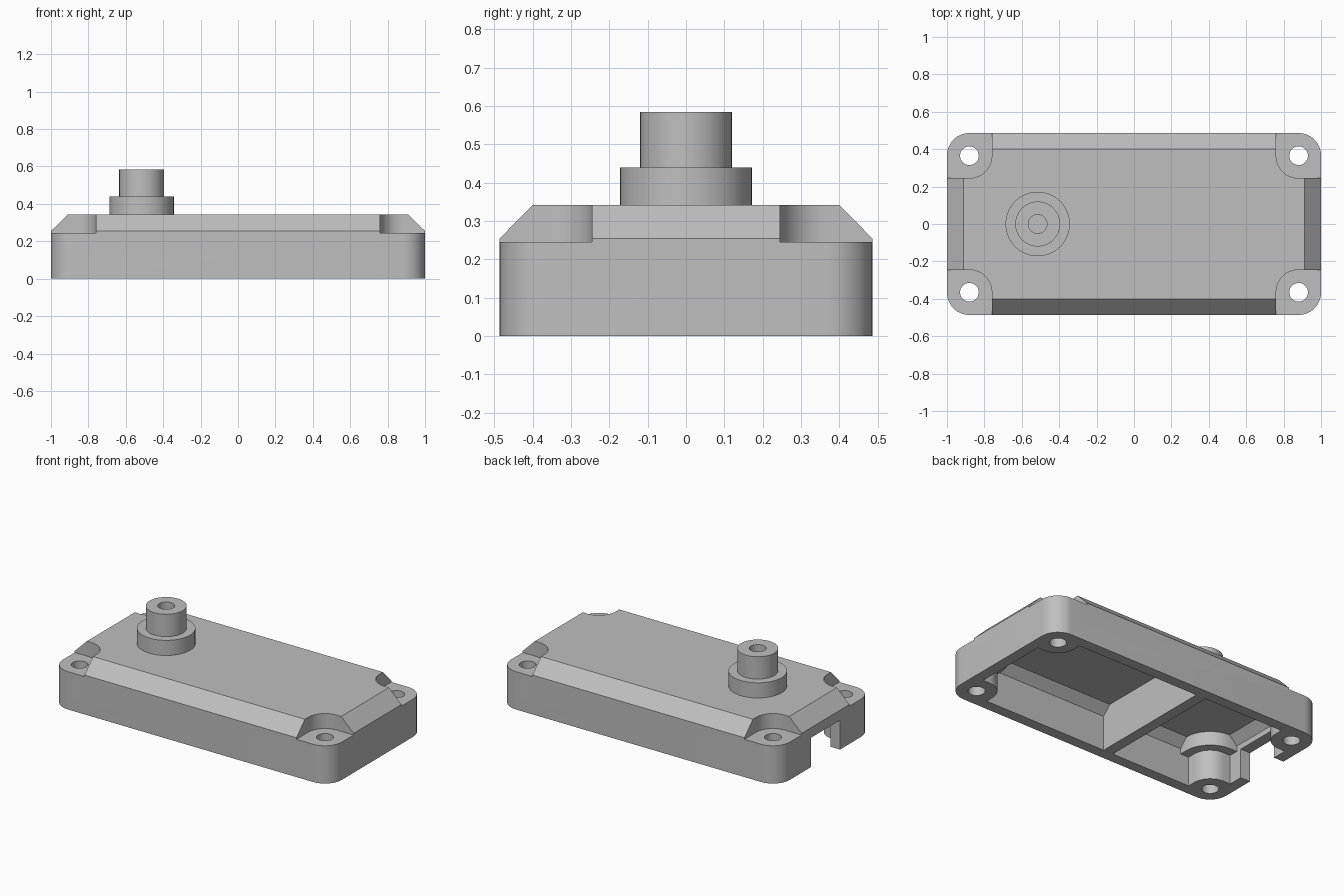
import bpy, bmesh, math

cube = bpy.data.objects.get("Cube")
if cube:
    bpy.data.objects.remove(cube, do_unlink=True)

grey = bpy.data.materials.new("grey_plastic")
grey.use_nodes = True
COLOUR = (0.52, 0.52, 0.52, 1)
grey.diffuse_color = COLOUR
grey.node_tree.nodes["Principled BSDF"].inputs["Base Color"].default_value = COLOUR

HOLE_X, HOLE_Y, BOSS_R = 0.88, 0.365, 0.12
POST_X = -0.515


def rounded(cx, cy, hx, hy, r, seg=12):
    """Outline of a rectangle with rounded corners."""
    points = []
    for i, (sx, sy) in enumerate(((1, 1), (-1, 1), (-1, -1), (1, -1))):
        for k in range(seg + 1):
            a = math.pi / 2 * (i + k / seg)
            points.append((cx + sx * (hx - r) + r * math.cos(a),
                           cy + sy * (hy - r) + r * math.sin(a)))
    return points


def circle(cx, cy, r, n=48):
    return [(cx + r * math.cos(2 * math.pi * k / n),
             cy + r * math.sin(2 * math.pi * k / n)) for k in range(n)]


def loft(name, *levels):
    """Solid through (outline, height) levels with equal point counts."""
    bm = bmesh.new()
    rings = [[bm.verts.new((x, y, z)) for x, y in pts] for pts, z in levels]
    n = len(rings[0])
    bm.faces.new(rings[0][::-1])
    bm.faces.new(rings[-1])
    for low, high in zip(rings, rings[1:]):
        for i in range(n):
            j = (i + 1) % n
            bm.faces.new((low[i], low[j], high[j], high[i]))
    bmesh.ops.recalc_face_normals(bm, faces=bm.faces)
    mesh = bpy.data.meshes.new(name)
    bm.to_mesh(mesh)
    bm.free()
    mesh.materials.append(grey)
    ob = bpy.data.objects.new(name, mesh)
    bpy.context.collection.objects.link(ob)
    return ob


def prism(name, outline, z0, z1):
    return loft(name, (outline, z0), (outline, z1))


def combine(target, tool, operation):
    """Apply a boolean and discard the tool."""
    mod = target.modifiers.new("cut", 'BOOLEAN')
    mod.operation, mod.solver, mod.object = operation, 'EXACT', tool
    bpy.context.view_layer.objects.active = target
    bpy.ops.object.modifier_apply(modifier=mod.name)
    bpy.data.objects.remove(tool, do_unlink=True)


def box_outline(x0, x1, hy):
    return [(x0, -hy), (x1, -hy), (x1, hy), (x0, hy)]


def corner_outline(sx, sy, r):
    """Round-ended corner region about a screw hole, reaching past the edge."""
    reach = 0.4
    return rounded(sx * (HOLE_X + (reach - r) / 2), sy * (HOLE_Y + (reach - r) / 2),
                   (reach + r) / 2, (reach + r) / 2, r)


corners = [(sx, sy) for sx in (-1, 1) for sy in (-1, 1)]

# Outer shell with bevelled lid
housing = loft("housing",
               (rounded(0, 0, 1, 0.486, 0.12), 0),
               (rounded(0, 0, 1, 0.486, 0.12), 0.255),
               (rounded(0, 0, 0.912, 0.4, 0.035), 0.342))

# Hollow underside, leaving a cross rib, screw bosses and pocket ceilings
cavity = loft("cavity",
              (box_outline(-0.93, 0.93, 0.416), -0.05),
              (box_outline(-0.93, 0.93, 0.416), 0.225),
              (box_outline(-0.875, 0.875, 0.36), 0.28))
combine(cavity, prism("rib", box_outline(-0.19, -0.12, 0.6), -0.2, 0.5), 'DIFFERENCE')
for sx, sy in corners:
    combine(cavity, prism("boss", corner_outline(sx, sy, BOSS_R), -0.2, 0.5), 'DIFFERENCE')
    combine(cavity, prism("ledge", corner_outline(sx, sy, 0.18), 0.19, 0.5), 'DIFFERENCE')
combine(housing, cavity, 'DIFFERENCE')

# Corner pockets and screw holes
for sx, sy in corners:
    combine(housing, prism("pocket", corner_outline(sx, sy, BOSS_R), 0.245, 0.6), 'DIFFERENCE')
    hole = circle(sx * HOLE_X, sy * HOLE_Y, 0.05, 32)
    combine(housing, prism("screw_hole", hole, -0.1, 0.6), 'DIFFERENCE')

# Cable slot in the end wall
combine(housing, prism("slot", box_outline(-1.1, -0.9, 0.15), -0.1, 0.19), 'DIFFERENCE')

# Stepped post with a blind bore
post = loft("stepped_post",
            (circle(POST_X, 0, 0.172), 0.335),
            (circle(POST_X, 0, 0.172), 0.44),
            (circle(POST_X, 0, 0.12), 0.44),
            (circle(POST_X, 0, 0.12), 0.585))
combine(post, prism("bore", circle(POST_X, 0, 0.05, 32), 0.345, 0.7), 'DIFFERENCE')

for ob in (housing, post):
    bpy.ops.object.select_all(action='DESELECT')
    ob.select_set(True)
    bpy.context.view_layer.objects.active = ob
    bpy.ops.object.shade_smooth_by_angle(angle=math.radians(25))
